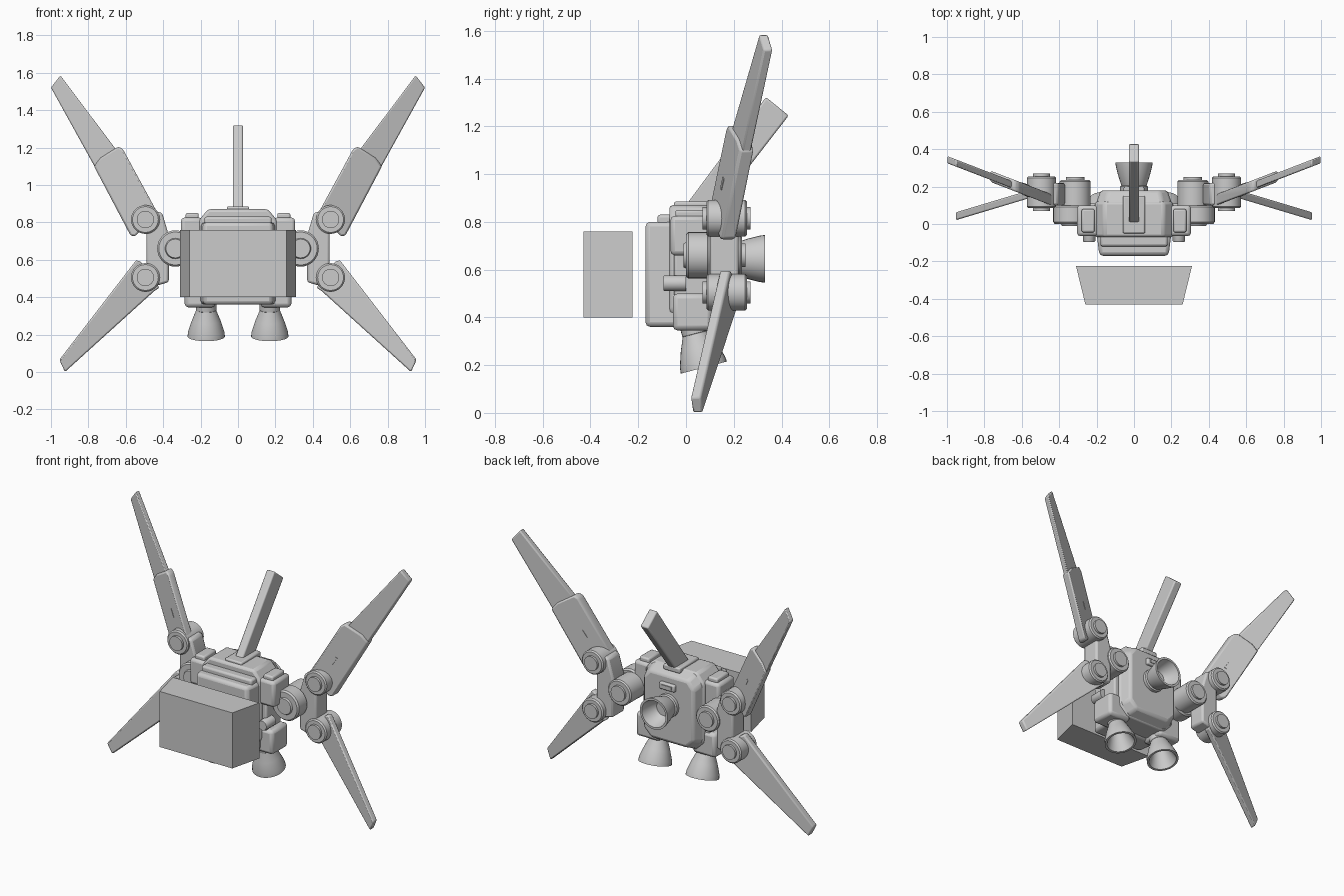
import bpy, bmesh, math
from mathutils import Vector

if "Cube" in bpy.data.objects:
    bpy.data.objects.remove(bpy.data.objects["Cube"], do_unlink=True)

grey = bpy.data.materials.new("plain grey")
grey.use_nodes = True
grey.diffuse_color = (0.6, 0.6, 0.6, 1)
grey.node_tree.nodes["Principled BSDF"].inputs["Base Color"].default_value = (0.6, 0.6, 0.6, 1)


def finish(bm, name, bevel=0.0):
    bmesh.ops.recalc_face_normals(bm, faces=bm.faces)
    mesh = bpy.data.meshes.new(name)
    bm.to_mesh(mesh)
    bm.free()
    mesh.materials.append(grey)
    ob = bpy.data.objects.new(name, mesh)
    bpy.context.collection.objects.link(ob)
    bpy.ops.object.select_all(action='DESELECT')
    ob.select_set(True)
    bpy.context.view_layer.objects.active = ob
    bpy.ops.object.shade_smooth_by_angle(angle=math.radians(35))
    if bevel:
        mod = ob.modifiers.new("Bevel", 'BEVEL')
        mod.width = bevel
        mod.segments = 2
        mod.limit_method = 'ANGLE'
    return ob


def prism(name, pts, near, far, bevel=0.0):
    """Solid between two copies of an outline, each placed by a function."""
    bm = bmesh.new()
    a = [bm.verts.new(near(u, v)) for u, v in pts]
    b = [bm.verts.new(far(u, v)) for u, v in pts]
    bm.faces.new(a)
    bm.faces.new(b)
    for i in range(len(pts)):
        j = (i + 1) % len(pts)
        bm.faces.new((a[i], a[j], b[j], b[i]))
    return finish(bm, name, bevel)


def box(name, x, y, z, bevel=0.0, back=1.0):
    """Box from ranges; back scales the half width of the rear face."""
    pts = [(x[0], z[0]), (x[1], z[0]), (x[1], z[1]), (x[0], z[1])]
    return prism(name, pts, lambda u, v: (u, y[0], v),
                 lambda u, v: (u * back, y[1], v), bevel)


def lathe(name, profile, origin, axis, segs=32, closed=False):
    """Turn (radius, distance) pairs about an axis."""
    q = Vector((0, 0, 1)).rotation_difference(Vector(axis).normalized())
    bm = bmesh.new()
    rings = []
    for r, t in profile:
        rings.append([bm.verts.new(Vector(origin) + q @ Vector((
            r * math.cos(2 * math.pi * i / segs), r * math.sin(2 * math.pi * i / segs), t)))
            for i in range(segs)])
    for a, b in zip(rings, rings[1:]):
        for i in range(segs):
            j = (i + 1) % segs
            bm.faces.new((a[i], a[j], b[j], b[i]))
    bm.faces.new(rings[0])
    bm.faces.new(rings[-1])
    return finish(bm, name)


def pivot(name, x, z, r, y0, y1):
    """Hinge barrel along y with a raised cap on each end."""
    e, c = 0.008, r * 0.6
    lathe(name, [(c, y0 - 0.015), (c, y0), (r - e, y0), (r, y0 + e),
                 (r, y1 - e), (r - e, y1), (c, y1), (c, y1 + 0.015)], (x, 0, z), (0, 1, 0))


def nozzle(name, origin, axis, length, r0, r1):
    """Flared hollow bell."""
    lathe(name, [(r0, 0), (r0 * 1.15, length * 0.15), ((r0 + r1) * 0.53, length * 0.5),
                 (r1 * 0.97, length * 0.85), (r1, length), (r1 - 0.014, length),
                 (r0 * 1.1, length * 0.45), (r0 * 0.8, length * 0.3)], origin, axis)


# Front block, wider at the rear
box("front_block", (-0.26, 0.26), (-0.43, -0.225), (0.4, 0.76), back=0.31 / 0.26)

# Main body with cut corners, narrowing to the rear
body = [(-0.15, 0.37), (0.15, 0.37), (0.21, 0.43), (0.21, 0.81),
        (0.16, 0.87), (-0.16, 0.87), (-0.21, 0.81), (-0.21, 0.43)]
prism("body", body, lambda u, v: (u, -0.07, v), lambda u, v: (u, 0.12, v), 0.015)
prism("back_plate", body, lambda u, v: (u * 0.98, 0.1, v),
      lambda u, v: (u * 0.85, 0.18, 0.62 + (v - 0.62) * 0.86), 0.015)
box("chest_panel", (-0.185, 0.185), (-0.17, -0.02), (0.36, 0.8), 0.02, 1.1)
box("chest_top_ridge", (-0.18, 0.18), (-0.12, -0.02), (0.78, 0.83), 0.012)
box("back_latch", (-0.055, 0.055), (0.16, 0.2), (0.745, 0.79), 0.008)
box("back_latch_inset", (-0.035, 0.035), (0.198, 0.204), (0.758, 0.778))
box("top_plate", (-0.06, 0.06), (-0.05, 0.15), (0.85, 0.885), 0.008)

# Top fin leaning back
prism("top_fin", [(0.0, 0.87), (0.14, 0.87), (0.43, 1.245), (0.335, 1.322)],
      lambda u, v: (-0.028, u, v), lambda u, v: (0.028, u, v), 0.008)

# Rear bell and its collar
lathe("rear_collar", [(0.075, 0.15), (0.075, 0.2), (0.06, 0.21)], (0, 0, 0.645), (0, 1, 0))
nozzle("rear_nozzle", (0, 0.19, 0.645), (0, 1, 0), 0.14, 0.06, 0.1)

for s, side in ((1, "left"), (-1, "right")):
    def xr(a, b):
        return (a * s, b * s)

    # Side pods and the small cylinder between them
    box(side + "_upper_pod", xr(0.19, 0.305), (-0.065, 0.1), (0.66, 0.825), 0.018)
    box(side + "_upper_pod_cap", xr(0.21, 0.28), (-0.045, 0.08), (0.81, 0.85), 0.01)
    box(side + "_lower_pod", xr(0.12, 0.285), (-0.055, 0.11), (0.345, 0.5), 0.02)
    box(side + "_side_spine", xr(0.19, 0.24), (-0.05, 0.1), (0.45, 0.7), 0.01)
    lathe(side + "_side_thruster", [(0.03, -0.095), (0.033, -0.09), (0.033, 0)],
          (0.24 * s, 0, 0.543), (0, 1, 0), 20)

    # Lower bells, tilted to the rear
    lathe(side + "_nozzle_mount", [(0.055, 0), (0.055, 0.07), (0.045, 0.08)],
          (0.17 * s, 0.02, 0.4), (0, 0.05, -0.19), 24)
    nozzle(side + "_nozzle", (0.17 * s, 0.03, 0.36), (0, 0.05, -0.19), 0.176, 0.045, 0.1)

    # Shoulder joint
    lathe(side + "_shoulder_disc", [(0.05, -0.01), (0.055, 0), (0.088, 0), (0.097, 0.01),
                                    (0.097, 0.09), (0.088, 0.1)], (0.335 * s, 0, 0.66), (0, 1, 0))
    pivot(side + "_shoulder_barrel", 0.315 * s, 0.66, 0.083, 0.08, 0.235)

    # Bracket carrying both wing hinges
    bracket = [(0.37, 0.48), (0.44, 0.46), (0.49, 0.52), (0.49, 0.8),
               (0.44, 0.86), (0.405, 0.85), (0.37, 0.73)]
    prism(side + "_bracket", bracket, lambda u, v: (u * s, 0.1, v),
          lambda u, v: (u * s, 0.22, v), 0.012)
    for z, level in ((0.815, "upper"), (0.505, "lower")):
        pivot(f"{side}_{level}_hinge", 0.495 * s, z, 0.077, 0.085, 0.255)

    # Wings: flat outlines swept in y as they go outward
    def wing(name, pts, y0, slope, half, bevel=0.01):
        prism(name, pts,
              lambda u, v: (u * s, y0 + slope * (u - 0.5) - half, v),
              lambda u, v: (u * s, y0 + slope * (u - 0.5) + half, v), bevel)

    wing(side + "_upper_wing_root", [(0.43, 0.85), (0.55, 0.725), (0.575, 0.73),
                                     (0.77, 1.1), (0.735, 1.145), (0.64, 1.205), (0.615, 1.19)],
         0.152, 0.385, 0.03)
    wing(side + "_upper_wing_blade", [(0.6, 1.12), (0.74, 1.05), (1.0, 1.52), (0.95, 1.585)],
         0.152, 0.385, 0.019, 0.007)
    wing(side + "_wing_slot", [(0.56, 0.94), (0.572, 0.933), (0.6, 0.98), (0.588, 0.987)],
         0.152, 0.385, 0.033, 0)
    wing(side + "_lower_wing", [(0.42, 0.45), (0.45, 0.43), (0.925, 0.0),
                                (0.955, 0.065), (0.545, 0.597), (0.52, 0.59)],
         0.177, -0.3, 0.021, 0.008)
